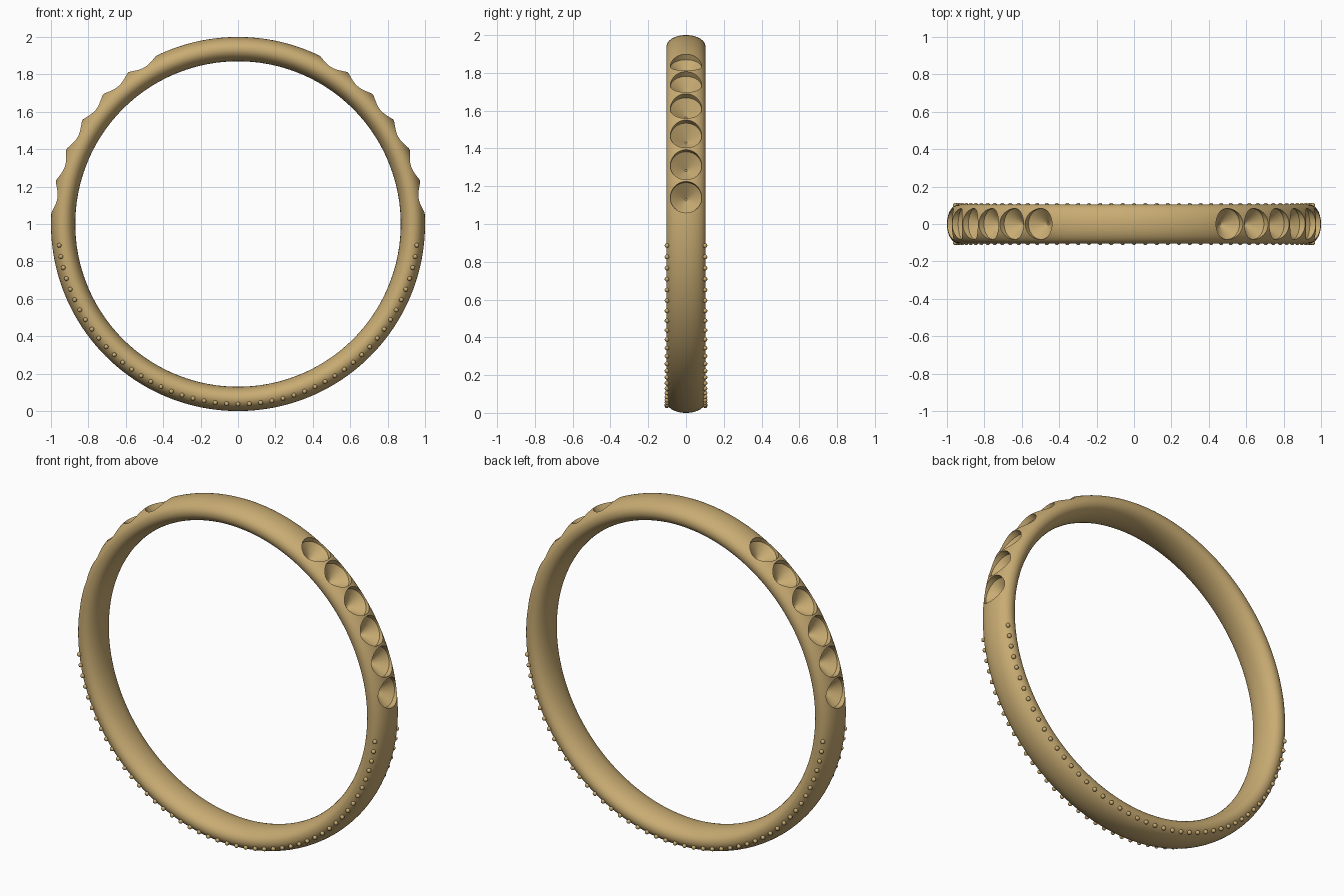
import bpy, bmesh, math
from mathutils import Matrix, Vector

if "Cube" in bpy.data.objects:
    bpy.data.objects.remove(bpy.data.objects["Cube"])

CENTER = Vector((0, 0, 1))
MID_R, HALF_T, HALF_W = 0.935, 0.065, 0.104

gold = bpy.data.materials.new("gold")
gold.diffuse_color = (0.58, 0.41, 0.17, 1)
gold.use_nodes = True
gold.node_tree.nodes["Principled BSDF"].inputs["Base Color"].default_value = gold.diffuse_color


def make_object(name, bm):
    bmesh.ops.recalc_face_normals(bm, faces=bm.faces)
    mesh = bpy.data.meshes.new(name)
    bm.to_mesh(mesh)
    bm.free()
    mesh.materials.append(gold)
    ob = bpy.data.objects.new(name, mesh)
    bpy.context.collection.objects.link(ob)
    return ob


def smooth(ob):
    bpy.ops.object.select_all(action='DESELECT')
    ob.select_set(True)
    bpy.context.view_layer.objects.active = ob
    bpy.ops.object.shade_smooth_by_angle(angle=math.radians(30))


def spow(v, p):
    return math.copysign(abs(v) ** p, v)


def radial(a):
    return Vector((math.cos(a), 0, math.sin(a)))


def sweep(bm, rows, wrap):
    for i in range(len(rows) if wrap else len(rows) - 1):
        a, b = rows[i], rows[(i + 1) % len(rows)]
        for j in range(len(a)):
            k = (j + 1) % len(a)
            bm.faces.new((a[j], a[k], b[k], b[j]))


# Band: rounded oval section swept round the finger
bm = bmesh.new()
rows = []
for i in range(192):
    d = radial(math.tau * i / 192)
    row = []
    for j in range(40):
        t = math.tau * j / 40
        r = MID_R + HALF_T * spow(math.cos(t), 2 / 2.1)
        y = HALF_W * spow(math.sin(t), 2 / 2.1)
        row.append(bm.verts.new(CENTER + d * r + Vector((0, y, 0))))
    rows.append(row)
sweep(bm, rows, True)
band = make_object("band", bm)

# Stone seats: conical pockets, six on each shoulder
bm = bmesh.new()
for i in range(6):
    a = math.radians(8.2 + 10.2 * i)
    for ang in (a, math.pi - a):
        d = radial(ang)
        u = Vector((-d.z, 0, d.x))
        rows = []
        for h, r in ((0.897, 0.006), (0.963, 0.083), (1.06, 0.0845)):
            rows.append([bm.verts.new(CENTER + d * h + u * (r * math.cos(math.tau * k / 48))
                                      + Vector((0, r * math.sin(math.tau * k / 48), 0)))
                         for k in range(48)])
        sweep(bm, rows, False)
        bm.faces.new(rows[0])
        bm.faces.new(rows[-1])
cutter = make_object("seat_cutter", bm)
cutter.hide_render = True

cut = band.modifiers.new("stone_seats", 'BOOLEAN')
cut.operation = 'DIFFERENCE'
cut.solver = 'EXACT'
cut.object = cutter
bpy.context.view_layer.objects.active = band
bpy.ops.object.modifier_apply(modifier=cut.name)
bpy.data.objects.remove(cutter)
smooth(band)

# Beading: rows of tiny beads round the lower half, front and back
for name, side in (("front_beads", -1), ("back_beads", 1)):
    bm = bmesh.new()
    for i in range(-23, 24):
        p = CENTER + radial(math.radians(-90 + i * 83.2 / 23)) * 0.963
        p.y = side * 0.101
        bmesh.ops.create_uvsphere(bm, u_segments=16, v_segments=10, radius=0.012,
                                  matrix=Matrix.Translation(p))
    smooth(make_object(name, bm))
